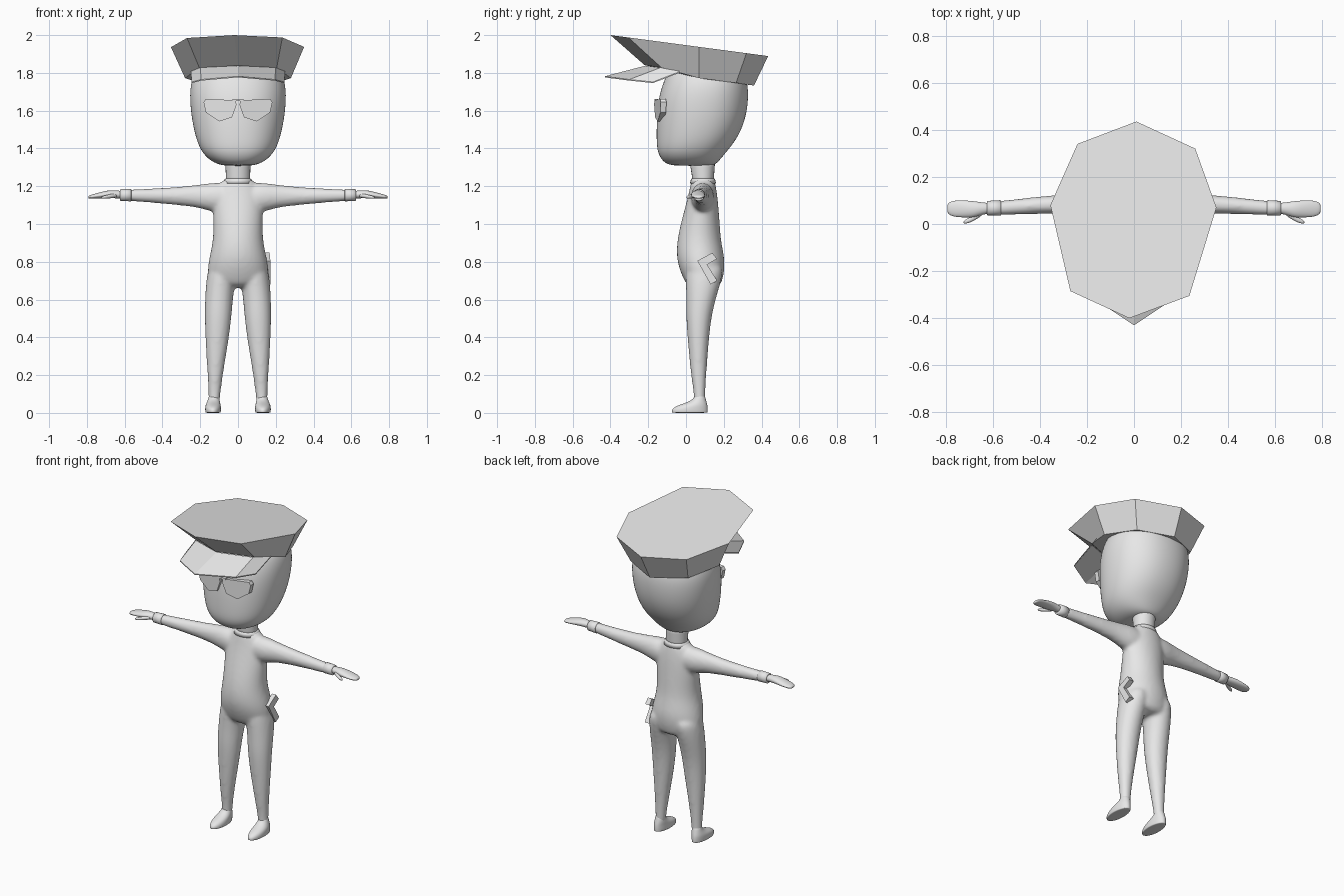
import bpy, bmesh, math
from mathutils import Vector

grey = bpy.data.materials.new("light grey")
grey.diffuse_color = (0.8, 0.8, 0.8, 1)


def make(name, bm):
    bmesh.ops.recalc_face_normals(bm, faces=bm.faces)
    me = bpy.data.meshes.new(name)
    bm.to_mesh(me)
    bm.free()
    me.materials.append(grey)
    ob = bpy.data.objects.new(name, me)
    bpy.context.collection.objects.link(ob)
    return ob


def loft(bm, rings, axis="z", n=16, power=2.0, side=1):
    """Skin closed rings. z: (z, cx, cy, rx, ry); x: (x, cy, cz, ry, rz)."""
    prev = first = None
    for p, ca, cb, ra, rb in rings:
        ring = []
        for i in range(n):
            t = 2 * math.pi * i / n
            c, s = math.cos(t), math.sin(t)
            a = ca + ra * math.copysign(abs(c) ** (2 / power), c)
            b = cb + rb * math.copysign(abs(s) ** (2 / power), s)
            co = (a, b, p) if axis == "z" else (p, a, b)
            ring.append(bm.verts.new((side * co[0], co[1], co[2])))
        if prev:
            for i in range(n):
                j = (i + 1) % n
                bm.faces.new((prev[i], prev[j], ring[j], ring[i]))
        else:
            first = ring
        prev = ring
    bm.faces.new(first)
    bm.faces.new(prev)


def smooth(ob, levels=2):
    ob.data.polygons.foreach_set("use_smooth", [True] * len(ob.data.polygons))
    if levels:
        ob.modifiers.new("round", "SUBSURF").levels = levels
        ob.modifiers["round"].render_levels = levels
    return ob


def prism(name, front, back):
    """Solid between two matching outlines."""
    bm = bmesh.new()
    f = [bm.verts.new(p) for p in front]
    b = [bm.verts.new(p) for p in back]
    bm.faces.new(f)
    bm.faces.new(b[::-1])
    for i in range(len(f)):
        j = (i + 1) % len(f)
        bm.faces.new((f[i], b[i], b[j], f[j]))
    return make(name, bm)


# body: torso, arms and legs fused into one skin
bm = bmesh.new()
loft(bm, [(0.66, 0, .095, .12, .08), (0.70, 0, .092, .168, .105),
          (0.80, 0, .08, .162, .133), (0.90, 0, .068, .135, .12),
          (1.00, 0, .075, .133, .106), (1.10, 0, .085, .137, .088),
          (1.17, 0, .09, .13, .075), (1.215, 0, .09, .10, .066),
          (1.245, 0, .09, .068, .06)])
for s in (-1, 1):
    loft(bm, [(0.0, .09, 1.13, .06, .07), (0.10, .088, 1.14, .066, .084),
              (0.16, .087, 1.143, .058, .073), (0.22, .086, 1.148, .047, .06),
              (0.33, .084, 1.148, .04, .048), (0.45, .077, 1.15, .036, .039),
              (0.56, .068, 1.152, .031, .032), (0.61, .067, 1.153, .029, .029)],
         "x", side=s)
    loft(bm, [(0.03, .128, .07, .03, .035), (0.08, .125, .073, .03, .028),
              (0.20, .121, .066, .041, .042), (0.40, .11, .065, .065, .058),
              (0.52, .105, .068, .073, .07), (0.62, .1, .082, .076, .082),
              (0.72, .088, .095, .08, .1), (0.80, .08, .1, .07, .1)], side=s)
body = smooth(make("body", bm))
fuse = body.modifiers.new("fuse", "REMESH")
fuse.mode = "VOXEL"
fuse.voxel_size = 0.011
fuse.use_smooth_shade = True
soft = body.modifiers.new("soften", "SMOOTH")
soft.iterations = 6
soft.factor = 0.5

# feet, hands and cuffs
for s, label in ((-1, "left"), (1, "right")):
    bm = bmesh.new()
    loft(bm, [(0, .132, .02, .038, .094), (.003, .132, .02, .042, .097),
              (.022, .132, .02, .043, .097), (.04, .132, .035, .041, .08),
              (.055, .13, .058, .036, .053), (.075, .128, .073, .03, .032),
              (.10, .127, .073, .026, .025)], side=s)
    smooth(make(label + "_foot", bm))

    bm = bmesh.new()
    loft(bm, [(.60, .067, 1.153, .022, .02), (.64, .066, 1.157, .025, .021),
              (.68, .062, 1.158, .036, .022), (.72, .064, 1.153, .037, .018),
              (.76, .065, 1.147, .036, .013), (.785, .066, 1.143, .028, .01),
              (.793, .066, 1.142, .015, .006)], "x", side=s)
    smooth(make(label + "_hand", bm))

    bm = bmesh.new()
    loft(bm, [(.635, .055, 1.153, .012, .012), (.67, .032, 1.148, .014, .012),
              (.70, .015, 1.143, .012, .01), (.725, .007, 1.14, .007, .006)],
         "x", 10, side=s)
    smooth(make(label + "_thumb", bm))

    bm = bmesh.new()
    loft(bm, [(.565, .068, 1.153, .029, .03), (.567, .068, 1.153, .033, .033),
              (.622, .067, 1.153, .031, .031), (.624, .067, 1.153, .026, .026)],
         "x", 20, side=s)
    smooth(make(label + "_cuff", bm), 0)

# neck and collar
bm = bmesh.new()
loft(bm, [(1.20, 0, .09, .064, .056), (1.25, 0, .09, .064, .058),
          (1.30, 0, .088, .066, .064), (1.36, 0, .088, .066, .066)], n=24)
smooth(make("neck", bm), 0)
bm = bmesh.new()
loft(bm, [(1.215, 0, .09, .082, .07), (1.238, 0, .09, .07, .063),
          (1.242, 0, .09, .06, .055)], n=24)
smooth(make("collar", bm), 0)

# head
bm = bmesh.new()
loft(bm, [(1.308, 0, .035, .06, .08), (1.314, 0, .03, .10, .125),
          (1.335, 0, .025, .148, .152), (1.38, 0, .03, .194, .184),
          (1.45, 0, .057, .224, .215), (1.55, 0, .08, .246, .237),
          (1.66, 0, .092, .258, .241), (1.75, 0, .103, .253, .226),
          (1.82, 0, .105, .22, .195), (1.865, 0, .105, .15, .13),
          (1.88, 0, .105, .07, .06)], n=24, power=2.2)
smooth(make("head", bm))

# faceted cap crown
top = [(-.02, -.40), (.235, -.305), (.35, .07), (.26, .32),
       (.01, .435), (-.24, .34), (-.355, .08), (-.27, -.285)]
base = [(0, -.22, 1.842), (.205, -.13, 1.828), (.28, .07, 1.772), (.2, .265, 1.747),
        (0, .36, 1.733), (-.2, .265, 1.747), (-.28, .07, 1.772), (-.205, -.13, 1.828)]
prism("cap_crown", [(x, y, 2.0 - (y + .4) * .133) for x, y in top], base)

# cap visor
inner = [(-.25, -.03, 1.808), (-.2, -.135, 1.828), (0, -.215, 1.838),
         (.2, -.135, 1.828), (.25, -.03, 1.808)]
outer = [(-.245, -.175, 1.752), (-.195, -.30, 1.765), (0, -.43, 1.782),
         (.195, -.30, 1.765), (.245, -.175, 1.752)]
bm = bmesh.new()
rows = [[bm.verts.new(Vector(p) - Vector((0, 0, d))) for p in row]
        for d in (0, .006) for row in (inner, outer)]
for a, b in ((0, 1), (2, 3), (0, 2), (1, 3)):
    for i in range(4):
        bm.faces.new((rows[a][i], rows[a][i + 1], rows[b][i + 1], rows[b][i]))
for i in (0, 4):
    bm.faces.new((rows[0][i], rows[1][i], rows[3][i], rows[2][i]))
make("cap_visor", bm)

# sunglasses
lens = [(.012, 1.655), (.17, 1.662), (.182, 1.645), (.17, 1.59),
        (.10, 1.543), (.032, 1.565), (.008, 1.63)]
for s, label in ((-1, "left"), (1, "right")):
    pts = [(s * x, -.17 + .2 * x, z) for x, z in lens]
    prism(label + "_lens", pts, [(x, y + .03, z) for x, y, z in pts])
bridge = [(-.03, -.167, 1.65), (.03, -.167, 1.65), (.03, -.167, 1.661), (-.03, -.167, 1.661)]
prism("glasses_bridge", bridge, [(x, y + .02, z) for x, y, z in bridge])

# pistol on the hip
shape = [(.06, .805), (.14, .848), (.163, .815), (.112, .785), (.165, .70), (.13, .68)]
prism("hip_pistol", [(.172 - .1 * max(0, z - .8), y, z) for y, z in shape],
      [(.14, y, z) for y, z in shape])
